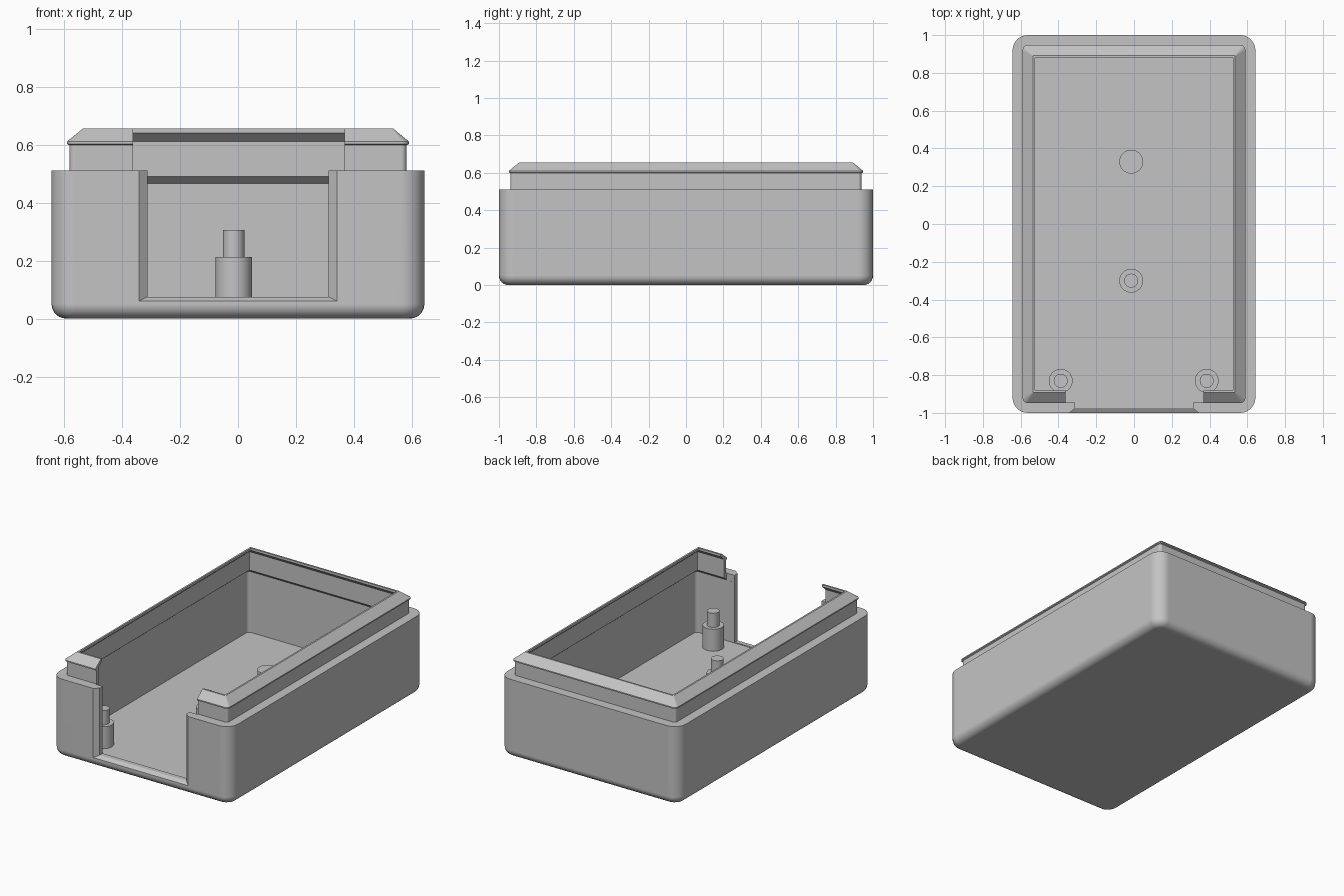
import bpy, bmesh, math

HX, HY = 0.643, 1.0      # half width and half length of the case
CORNER = 0.08            # outer corner radius
FLOOR = 0.07

if "Cube" in bpy.data.objects:
    bpy.data.objects.remove(bpy.data.objects["Cube"], do_unlink=True)

grey = bpy.data.materials.new("plain grey plastic")
grey.use_nodes = True
colour = (0.55, 0.55, 0.55, 1)
grey.diffuse_color = colour
grey.node_tree.nodes["Principled BSDF"].inputs["Base Color"].default_value = colour


def loft(name, rings):
    """Skin a stack of equal-length rings and cap both ends."""
    bm = bmesh.new()
    loops = [[bm.verts.new(p) for p in ring] for ring in rings]
    n = len(loops[0])
    for a, b in zip(loops, loops[1:]):
        for i in range(n):
            j = (i + 1) % n
            bm.faces.new((a[i], a[j], b[j], b[i]))
    bm.faces.new(loops[0][::-1])
    bm.faces.new(loops[-1])
    bmesh.ops.recalc_face_normals(bm, faces=bm.faces[:])
    mesh = bpy.data.meshes.new(name)
    bm.to_mesh(mesh)
    bm.free()
    obj = bpy.data.objects.new(name, mesh)
    bpy.context.collection.objects.link(obj)
    mesh.materials.append(grey)
    return obj


def rounded_ring(inset, z, steps=6):
    """Rounded rectangle, shrunk inward from the case outline."""
    r = max(CORNER - inset, 0.004)
    cx, cy = HX - inset - r, HY - inset - r
    pts = []
    for q, (sx, sy) in enumerate([(1, 1), (-1, 1), (-1, -1), (1, -1)]):
        for k in range(steps + 1):
            a = math.radians(90) * (q + k / steps)
            pts.append((sx * cx + r * math.cos(a), sy * cy + r * math.sin(a), z))
    return pts


def circle(x, y, r, z, n=32):
    return [(x + r * math.cos(t), y + r * math.sin(t), z)
            for t in (2 * math.pi * i / n for i in range(n))]


def slot(y, x0, x1, z0, z1):
    return [(x0, y, z0), (x1, y, z0), (x1, y, z1), (x0, y, z1)]


def activate(obj):
    bpy.ops.object.select_all(action="DESELECT")
    obj.select_set(True)
    bpy.context.view_layer.objects.active = obj


def cut(target, cutter):
    cutter.hide_render = True
    mod = target.modifiers.new("cut", "BOOLEAN")
    mod.operation = "DIFFERENCE"
    mod.solver = "EXACT"
    mod.object = cutter
    activate(target)
    bpy.ops.object.modifier_apply(modifier=mod.name)
    bpy.data.objects.remove(cutter, do_unlink=True)


def smooth(obj):
    activate(obj)
    bpy.ops.object.shade_smooth_by_angle(angle=math.radians(28))
    mod = obj.modifiers.new("flat face normals", "WEIGHTED_NORMAL")
    mod.keep_sharp = True


# Case shell: (inset, height) profile from the underside, over the lip, to the floor
fillet = 0.05
profile = [(fillet * (1 - math.sin(a)), fillet * (1 - math.cos(a)))
           for a in (math.radians(15 * k) for k in range(7))]
profile += [
    (0, 0.51), (0.062, 0.51),                       # outer wall and shoulder
    (0.062, 0.598), (0.053, 0.602), (0.053, 0.61),  # lip with snap ridge
    (0.108, 0.655), (0.119, 0.655), (0.119, 0.64),  # sloped rim
    (0.085, 0.61), (0.085, 0.49),                   # undercut inside the lip
    (0.055, 0.465), (0.055, FLOOR),                 # inner wall
]
case = loft("case_shell", [rounded_ring(i, z) for i, z in profile])

# Front opening with a chamfered outer edge
cut(case, loft("opening_cutter", [
    slot(y, -hx, hx, z, 0.8) for y, hx, z in
    [(-1.1, 0.342, 0.06), (-1, 0.342, 0.06), (-0.975, 0.312, 0.075), (-0.8, 0.312, 0.075)]]))

# Wider gap in the lip above the opening, and behind the shoulder
for y, z in [(-1.1, 0.511), (-0.944, 0.42)]:
    cut(case, loft("lip_cutter", [slot(v, -0.362, 0.368, z, 0.8) for v in (y, -0.8)]))
smooth(case)

# Mounting posts: stepped ones carry a locating pin
posts = [("front_right_post", -0.388, -0.83, True),
         ("front_left_post", 0.385, -0.83, True),
         ("middle_post", -0.015, -0.3, True),
         ("rear_post", -0.015, 0.33, False)]
for name, x, y, has_pin in posts:
    steps = [(0.063, FLOOR - 0.01), (0.063, 0.213)]
    if has_pin:
        steps += [(0.037, 0.213), (0.037, 0.305)]
    smooth(loft(name, [circle(x, y, r, z) for r, z in steps]))
